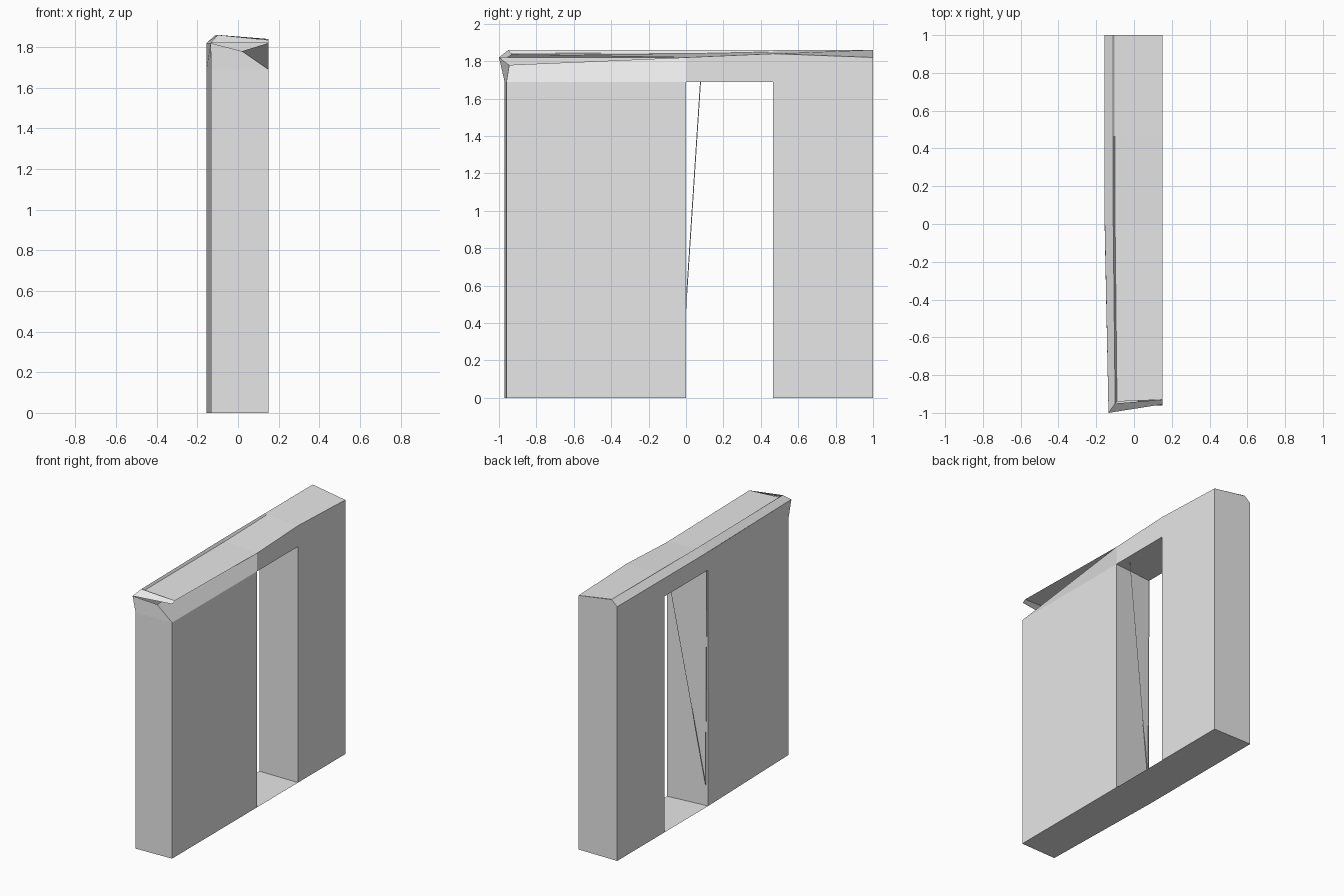
import bpy, bmesh

cube = bpy.data.objects.get("Cube")
if cube:
    bpy.data.objects.remove(cube)

grey = bpy.data.materials.new("light_grey")
grey.use_nodes = True
grey.diffuse_color = (0.8, 0.8, 0.8, 1)
grey.node_tree.nodes["Principled BSDF"].inputs["Base Color"].default_value = grey.diffuse_color

# Main dimensions
RIGHT, LEFT, FRONT_LEFT = 0.15, -0.155, -0.132
BACK, DOOR_BACK, DOOR_FRONT = 1.0, 0.465, 0.0
HEAD, EAVE, RIDGE = 1.69, 1.82, 1.86


def loft(name, rings, closed=True, cap=False):
    """Join rows of points with faces; flat shaded."""
    bm = bmesh.new()
    rows = [[bm.verts.new(p) for p in ring] for ring in rings]
    for a, b in zip(rows, rows[1:]):
        count = len(a)
        for i in range(count if closed else count - 1):
            j = (i + 1) % count
            bm.faces.new((a[i], a[j], b[j], b[i]))
    if cap:
        bm.faces.new(rows[0][::-1])
    mesh = bpy.data.meshes.new(name)
    bm.to_mesh(mesh)
    bm.free()
    mesh.materials.append(grey)
    obj = bpy.data.objects.new(name, mesh)
    bpy.context.collection.objects.link(obj)
    return obj


def at(plan, z):
    return [(x, y, z) for x, y in plan]


# Wide front pier, flaring out and bevelled near its top
pier = [(FRONT_LEFT, -0.97), (RIGHT, -0.96), (RIGHT, DOOR_FRONT), (LEFT, -0.03)]
flare = [(-0.135, -1, EAVE), (0.02, -0.945, 1.78),
         (RIGHT, DOOR_FRONT, EAVE), (LEFT, -0.03, EAVE)]
loft("front_pier", [at(pier, 0), at(pier, HEAD), flare], cap=True)

# Narrow back pier
plan = [(RIGHT, DOOR_BACK), (RIGHT, BACK), (-0.11, BACK), (LEFT, BACK), (LEFT, DOOR_BACK)]
tops = [1.84, EAVE, RIDGE, EAVE, EAVE]
loft("back_pier", [at(plan, 0), [(x, y, z) for (x, y), z in zip(plan, tops)]], cap=True)

# Lintel over the doorway
opening = [(RIGHT, DOOR_FRONT), (RIGHT, DOOR_BACK), (LEFT, DOOR_BACK), (LEFT, -0.03)]
heights = [EAVE, 1.84, EAVE, EAVE]
loft("lintel", [at(opening, HEAD), [(x, y, z) for (x, y), z in zip(opening, heights)]], cap=True)

# Threshold, a single sheet on the ground
loft("threshold", [at(opening[:2], 0), at(opening[:1:-1], 0)], closed=False)

# Folded sheet on the door jamb
loft("jamb_fold", [[(-0.14, -0.02, 0.15), (-0.15, -0.02, HEAD), (0.1, 0.08, HEAD)],
                   [(-0.14, -0.025, 0.15), (-0.15, -0.025, HEAD), (0.1, 0.075, HEAD)]])

# Roof: chamfer, ridge, shallow valley and overhanging edge
stations = [(BACK, LEFT, -0.11, RIDGE, EAVE), (DOOR_BACK, LEFT, -0.11, 1.85, 1.84),
            (DOOR_FRONT, LEFT, -0.11, 1.84, EAVE)]
roof = [[(eave, y, EAVE), (ridge, y, RIDGE), (ridge + 0.01, y, valley), (RIGHT, y, edge)]
        for y, eave, ridge, valley, edge in stations]
roof.append([(-0.135, -1, EAVE), (-0.1, -0.95, RIDGE), (-0.09, -0.94, 1.845), (RIGHT, -0.93, 1.835)])
loft("roof", roof, closed=False)

# Thin lip closing the front of the roof
loft("roof_front_lip", [[(-0.135, -1, EAVE), (RIGHT, -0.955, EAVE)],
                        [(-0.1, -0.95, RIDGE), (RIGHT, -0.93, 1.835)]], closed=False)
